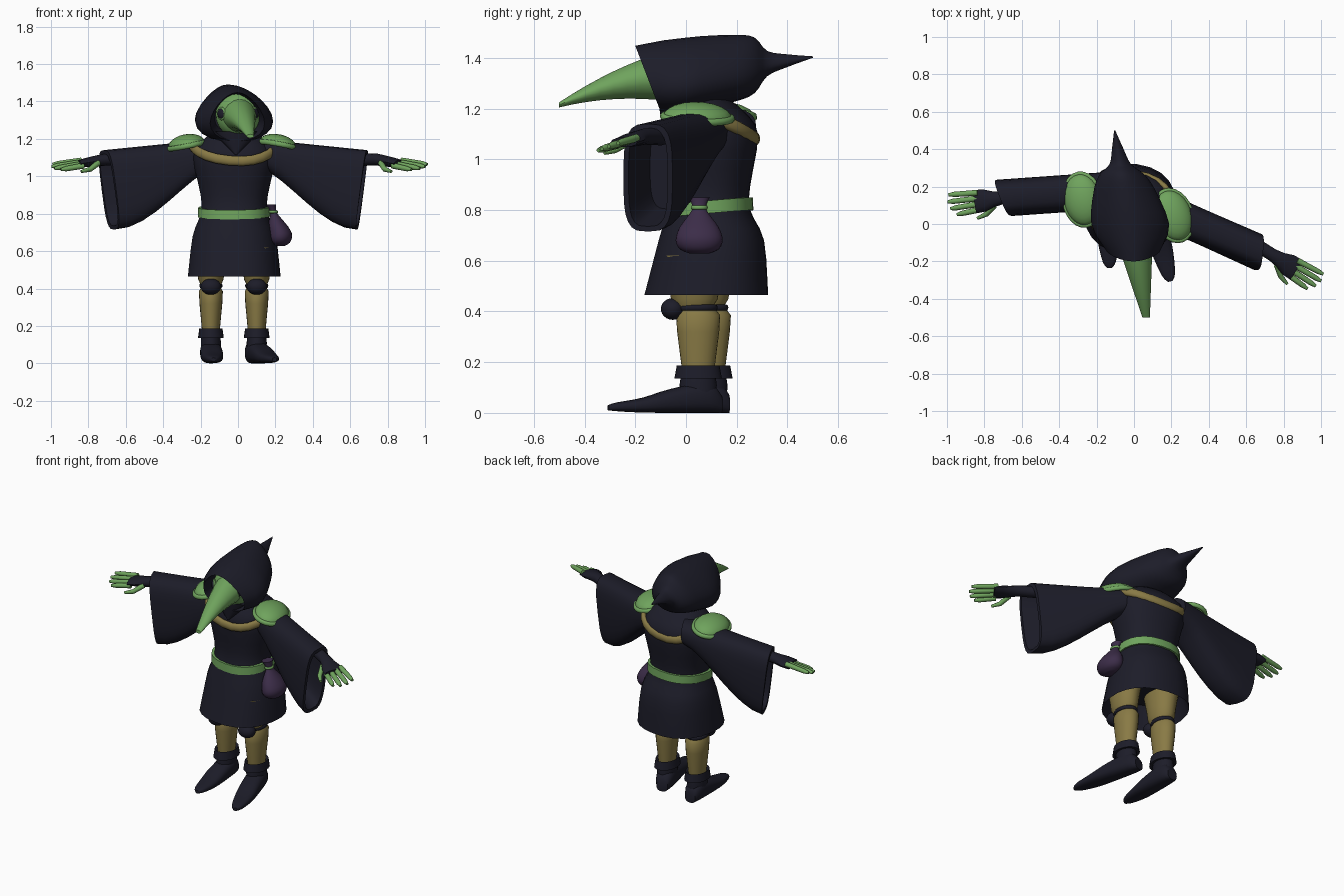
import bpy, bmesh, math
from mathutils import Vector, Matrix

cube = bpy.data.objects.get("Cube")
if cube:
    bpy.data.objects.remove(cube, do_unlink=True)


def material(name, *rgb):
    mat = bpy.data.materials.new(name)
    mat.use_nodes = True
    mat.diffuse_color = (*rgb, 1)
    mat.node_tree.nodes["Principled BSDF"].inputs["Base Color"].default_value = (*rgb, 1)
    return mat


DARK = material("dark cloth", 0.012, 0.012, 0.022)
GREEN = material("leaf green", 0.16, 0.37, 0.11)
GOLD = material("dull gold", 0.25, 0.195, 0.06)
PURPLE = material("purple leather", 0.045, 0.026, 0.066)
UP = Vector((0, 0, 1))


def finish(name, mat, bm):
    bmesh.ops.recalc_face_normals(bm, faces=bm.faces)
    mesh = bpy.data.meshes.new(name)
    bm.to_mesh(mesh)
    bm.free()
    mesh.materials.append(mat)
    part = bpy.data.objects.new(name, mesh)
    bpy.context.collection.objects.link(part)
    bpy.ops.object.select_all(action='DESELECT')
    part.select_set(True)
    bpy.context.view_layer.objects.active = part
    bpy.ops.object.shade_smooth_by_angle(angle=0.8)


def steps(count):
    return [i / count for i in range(count + 1)]


def smooth(controls):
    """Add in-between stations along a curve through the control stations."""
    padded = [controls[0], *controls, controls[-1]]
    stations = []
    for before, start, end, after in zip(padded, padded[1:], padded[2:], padded[3:]):
        for t in (0, 0.33, 0.67):
            stations.append([b + t / 2 * (c - a + t * (2 * a - 5 * b + 4 * c - d
                             + t * (3 * b - 3 * c + d - a)))
                             for a, b, c, d in zip(before, start, end, after)])
    return stations + [list(controls[-1])]


def power(value, exponent):
    return math.copysign(abs(value) ** (2 / exponent), value)


def ring(center, u, v, exponent=2, count=24):
    """Superellipse spanned by the half axes u and v."""
    center, u, v = Vector(center), Vector(u), Vector(v)
    angles = [math.tau * i / count for i in range(count)]
    return [center + u * power(math.cos(a), exponent) + v * power(math.sin(a), exponent)
            for a in angles]


def flat_ring(x, y, z, width, depth):
    return ring((x, y, z), (width, 0, 0), (0, depth, 0))


def loft(name, mat, rings, closed=False):
    bm = bmesh.new()
    rows = [[bm.verts.new(point) for point in row] for row in rings]
    pairs = list(zip(rows, rows[1:]))
    if closed:
        pairs.append((rows[-1], rows[0]))
    else:
        bm.faces.new(rows[0])
        bm.faces.new(rows[-1])
    for near, far in pairs:
        for i in range(len(near)):
            bm.faces.new((near[i - 1], near[i], far[i], far[i - 1]))
    finish(name, mat, bm)


def tube(name, mat, points, widths, heights, closed=False):
    """Elliptical tube along a path, with its section kept upright."""
    rings = []
    last = len(points) - 1
    for i, (point, width, height) in enumerate(zip(points, widths, heights)):
        ahead = points[(i + 1) % len(points)] if closed else points[min(i + 1, last)]
        behind = points[i - 1] if closed else points[max(i - 1, 0)]
        along = (ahead - behind).normalized()
        side = along.cross(UP).normalized()
        rings.append(ring(point, side * width, side.cross(along) * height, count=12))
    loft(name, mat, rings, closed)


def cord(name, mat, points, width, height):
    tube(name, mat, points, [width] * len(points), [height] * len(points), closed=True)


def ball(name, mat, center, size, turn=Matrix(), dome=False):
    bm = bmesh.new()
    bmesh.ops.create_uvsphere(bm, u_segments=24, v_segments=12, radius=1)
    if dome:
        bmesh.ops.bisect_plane(bm, geom=bm.verts[:] + bm.edges[:] + bm.faces[:],
                               plane_co=(0, 0, 0), plane_no=-UP, clear_outer=True)
    bm.transform(Matrix.Translation(center) @ turn @ Matrix.Diagonal((*size, 1)))
    finish(name, mat, bm)


# Robe: skirt, waist and chest, shallower towards the top and turned slightly
TWIST = Matrix.Rotation(math.radians(-8), 3, 'Z')


def body_ring(z, width, y=0.09, slope=0):
    depth = width * (1.1 - z / 4)
    return ring((-0.02, y, z), TWIST @ Vector((width, 0, 0)),
                TWIST @ Vector((0, depth, slope)), 2.3)


robe = smooth([(0.465, 0.247, 0.08), (0.68, 0.222, 0.1), (0.8, 0.18, 0.09), (0.9, 0.18, 0.095),
               (1.1, 0.22, 0.1), (1.19, 0.17, 0.09), (1.25, 0.1, 0.07)])
loft("robe", DARK, [body_ring(0.6, 0.2)] + [body_ring(*station) for station in robe])
loft("belt", GREEN, [body_ring(z, width, slope=0.015) for z, width in (
    (0.785, 0.17), (0.785, 0.193), (0.835, 0.193), (0.835, 0.17))], closed=True)

# Collar drooping at the front and back
collar = [p - UP * 0.08 * (abs(p.y - 0.09) / 0.18) ** 1.5 for p in body_ring(1.165, 0.226)]
cord("gold_collar", GOLD, collar, 0.017, 0.026)


# Hood: egg-shaped rings, narrow above, running back to a drawn-out tip
def hood_ring(y, width, height, lean=0):
    points = []
    for p in ring((0, 0, 0), (1, 0, 0), (0, 0, 1)):
        points.append(Vector((p.x * width * (1 - p.z * 0.3) - 0.02 - y / 6,
                              y - lean * (p.z + 1) / 2, 1.332 + y / 7 + p.z * height)))
    return points


hood = smooth([(-0.1, 0.14, 0.13), (0, 0.2, 0.148), (0.19, 0.155, 0.132), (0.27, 0.11, 0.11),
               (0.32, 0.055, 0.05), (0.4, 0.03, 0.025), (0.5, 0.003, 0.003)])
loft("hood", DARK, [hood_ring(0, 0.1, 0.1)] + [
    hood_ring(*station, lean=max(-station[0], 0)) for station in hood])
loft("hood_chin_flap", DARK, [flat_ring(-0.01, -0.05 - t / 30, 1.24 - t / 8,
                                        0.13 - t / 8, 0.06 - t / 20) for t in steps(3)])

# Mask with a long curved beak
ball("mask_face", GREEN, (0, -0.05, 1.33), (0.12, 0.1, 0.125))
beak = []
for t in steps(8):
    middle = Vector((0, -0.07, 1.33)).lerp((0.065, -0.5, 1.215), t) + UP * 0.08 * t * (1 - t)
    radius = 0.1 - 0.09 * t
    beak.append(ring(middle, (radius + t / 100, 0, 0), UP * radius, 1.8, 16))
loft("beak", GREEN, beak)
for name, s in (("left", 1), ("right", -1)):
    turn = Matrix.Rotation(s * math.radians(48), 4, 'Z')
    ball(name + "_eye_rim", GREEN, (s * 0.088, -0.117, 1.335), (0.033, 0.012, 0.036), turn)
    ball(name + "_eye", DARK, (s * 0.09, -0.121, 1.335), (0.025, 0.014, 0.028), turn)


# Arms: drooping sleeves with hollow cuffs, gloves, fingers and thumbs
def arm(name, s, shoulder, cuff, skew, wrist, angle):
    def sleeve_ring(t, inset=0):
        top = 1.2 - 0.06 * t - inset
        bottom = 1.05 - 0.335 * (t * t * (3 - 2 * t)) ** 0.8 + inset
        x, y = Vector(shoulder).lerp(cuff, t)
        width = 0.097 - inset
        return ring((x, y, (top + bottom) / 2), (skew * width, width, 0),
                    (s * t * 0.027, 0, (top - bottom) / 2), 2.4 + t)

    loft(name + "_sleeve", DARK, [sleeve_ring(t) for t in steps(8)] + [
        sleeve_ring(1, 0.02), sleeve_ring(0.7, 0.03)])
    turn = Matrix.Rotation(-s * angle, 3, 'Z')
    along, front = turn @ Vector((s, 0, 0)), turn @ Vector((0, -1, 0))

    def place(reach, aside, drop=0):
        height = 1.09 - 0.15 * max(reach, 0) - 0.3 * aside - drop
        return Vector((*wrist, height)) + along * reach + front * aside

    tube(name + "_glove", DARK, [place(r, 0) for r in (-0.13, 0, 0.05, 0.1, 0.15)],
         (0.035, 0.034, 0.042, 0.06, 0.062), (0.035, 0.032, 0.03, 0.026, 0.02))
    radii = (0.016, 0.014, 0.008)
    for i in range(4):
        tip = 0.295 - 0.01 * (i - 1) ** 2
        aside = 0.03 * (i - 1.5)
        points = [place(r, aside * (0.8 + 1.6 * r)) for r in (0.13, tip - 0.03, tip)]
        tube(f"{name}_finger_{i + 1}", GREEN, points, radii, radii)
    thumb = [place(0.05, 0.035), place(0.1, 0.075, 0.015), place(0.15, 0.09, 0.015)]
    tube(name + "_thumb", GREEN, thumb, radii, radii)


arm("left", 1, (0.1, 0.1), (0.663, -0.15), 0.1, (0.74, -0.165), math.radians(32))
arm("right", -1, (-0.12, 0.18), (-0.69, 0.14), -0.4, (-0.702, 0.14), math.radians(8))

# Shoulder pads with raised rims
for name, s, spot, yaw in (("left", 1, (0.21, 0.045, 1.165), 20),
                           ("right", -1, (-0.275, 0.13, 1.165), 9)):
    turn = Matrix.Rotation(math.radians(yaw), 4, 'Z') @ Matrix.Rotation(s * 0.2, 4, 'Y')
    ball(name + "_shoulder_pad", GREEN, spot, (0.1, 0.14, 0.06), turn, dome=True)
    edge = [Vector(spot) + turn @ p for p in flat_ring(0, 0, 0, 0.1, 0.14)]
    cord(name + "_pad_rim", GREEN, edge, 0.012, 0.014)


# Legs, knee guards and long pointed boots
def leg(name, x, y, toe):
    def upright(part, mat, levels, shift=0):
        loft(f"{name}_{part}", mat, [flat_ring(x, y + shift, z, r, r * 1.36)
                                     for z, r in levels])

    upright("thigh", GOLD, ((0.62, 0.09), (0.5, 0.073), (0.45, 0.068), (0.42, 0.055)), -0.015)
    upright("shin", GOLD, ((0.41, 0.05), (0.385, 0.064), (0.32, 0.061), (0.17, 0.047)))
    cord(name + "_knee_strap", DARK, flat_ring(x, y - 0.005, 0.415, 0.054, 0.074), 0.008, 0.012)
    ball(name + "_knee_guard", DARK, (x, y - 0.1, 0.41), (0.054, 0.047, 0.043))
    upright("boot_cuff", DARK, ((0.17, 0.045), (0.187, 0.062), (0.135, 0.069), (0.14, 0.045)))
    upright("boot_shaft", DARK, ((0.16, 0.049), (0.11, 0.054), (0.04, 0.052)))
    across = toe.cross(UP).normalized()
    foot = smooth([(-0.25, 0.035, 0.07), (-0.1, 0.055, 0.12), (0.3, 0.06, 0.095),
                   (0.6, 0.055, 0.06), (0.9, 0.035, 0.035), (1, 0.012, 0.02)])
    loft(name + "_boot_foot", DARK, [
        ring(Vector((x, y, height / 2 + 0.01 * max(t, 0) ** 4)) + toe * t,
             across * width, UP * height / 2, 2.6) for t, width, height in foot])


leg("left", 0.1, 0.048, Vector((0.095, -0.355, 0)))
leg("right", -0.145, 0.09, Vector((0.015, -0.325, 0)))

# Pouch hanging from the belt
pouch = smooth([(0.628, 0.025), (0.645, 0.052), (0.68, 0.064), (0.73, 0.054),
                (0.78, 0.029), (0.81, 0.018), (0.85, 0.028)])
loft("pouch", PURPLE, [flat_ring(0.225 - max(z - 0.7, 0) / 3, 0.052, z, r, r * 1.45)
                       for z, r in pouch])
cord("pouch_tie", GREEN, flat_ring(0.188, 0.052, 0.81, 0.02, 0.027), 0.006, 0.008)
